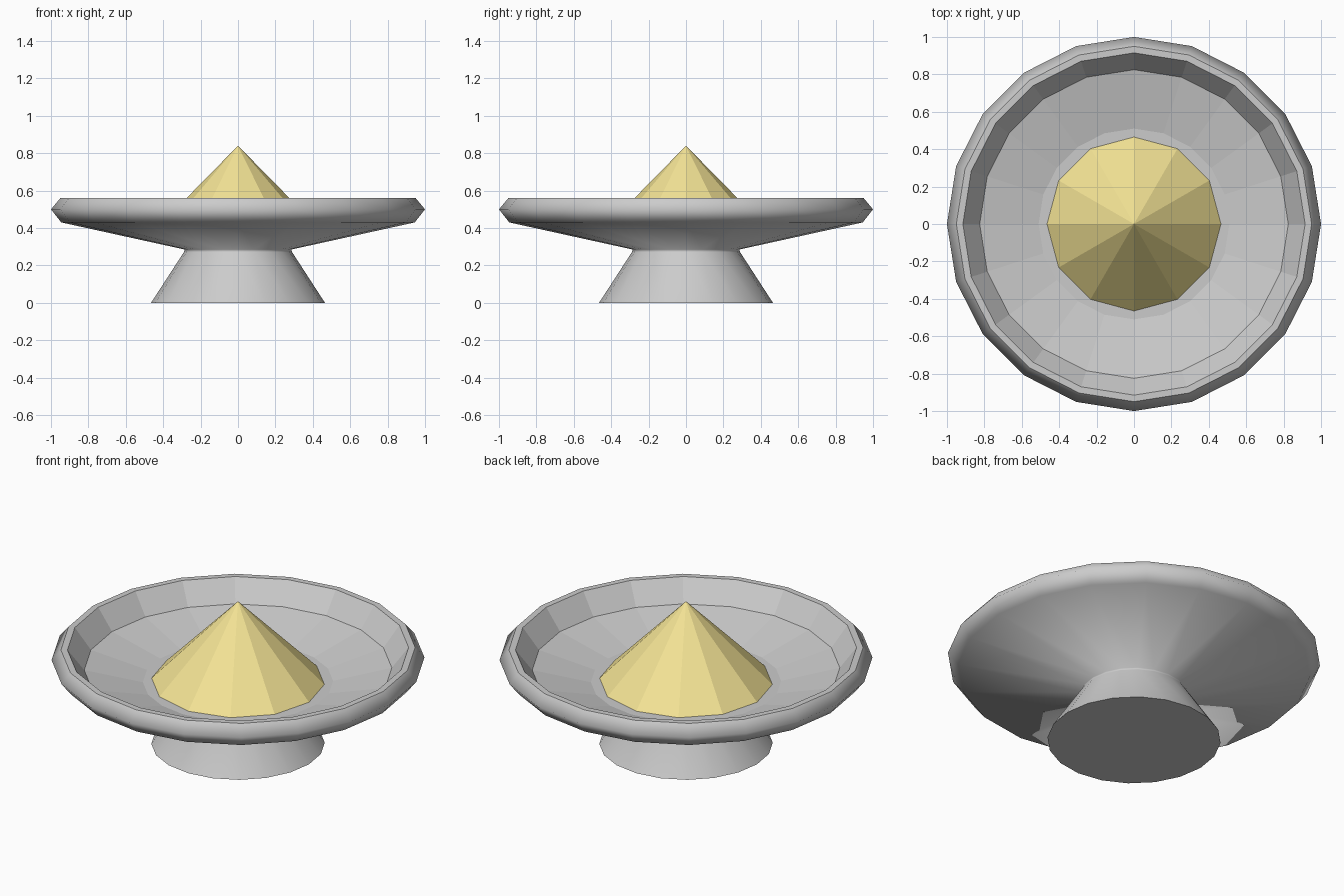
import bpy, bmesh
from math import sin, cos, pi

if "Cube" in bpy.data.objects:
    bpy.data.objects.remove(bpy.data.objects["Cube"])


def lathe(name, profile, sides, smooth_bands=()):
    """Revolve (radius, z) points about z; radius 0 points become poles."""
    bm = bmesh.new()
    rings = []
    for r, z in profile:
        n = sides if r > 0 else 1
        rings.append([bm.verts.new((r * sin(2 * pi * i / sides), r * cos(2 * pi * i / sides), z))
                      for i in range(n)])
    for band, (a, b) in enumerate(zip(rings, rings[1:])):
        for i in range(sides):
            j = (i + 1) % sides
            quad = [a[i % len(a)], a[j % len(a)], b[j % len(b)], b[i % len(b)]]
            face = bm.faces.new(list(dict.fromkeys(quad)))
            face.smooth = band in smooth_bands
    # close open ends with a single flat polygon
    for ring in (rings[0], rings[-1]):
        if len(ring) > 1:
            bm.faces.new(ring)
    bmesh.ops.recalc_face_normals(bm, faces=bm.faces)
    mesh = bpy.data.meshes.new(name)
    bm.to_mesh(mesh)
    bm.free()
    obj = bpy.data.objects.new(name, mesh)
    bpy.context.collection.objects.link(obj)
    return obj


# Footed dish: smooth outside, faceted inside
dish_profile = [
    (0.465, 0.0), (0.29, 0.27), (0.285, 0.285),      # foot
    (0.945, 0.43), (1.0, 0.5), (0.95, 0.56),         # underside and rim
    (0.915, 0.56), (0.885, 0.52), (0.825, 0.44),     # lip and inner wall
    (0.51, 0.365),                                   # sloping floor, flat centre
]
lathe("footed_dish", dish_profile, 20, smooth_bands=range(5))

# Heap of powder: 12-sided cone
heap = lathe("powder_heap", [(0.465, 0.367), (0, 0.84)], 12)
mat = bpy.data.materials.new("powder_yellow")
mat.diffuse_color = (0.9, 0.77, 0.3, 1)
mat.use_nodes = True
mat.node_tree.nodes["Principled BSDF"].inputs["Base Color"].default_value = mat.diffuse_color
heap.data.materials.append(mat)
